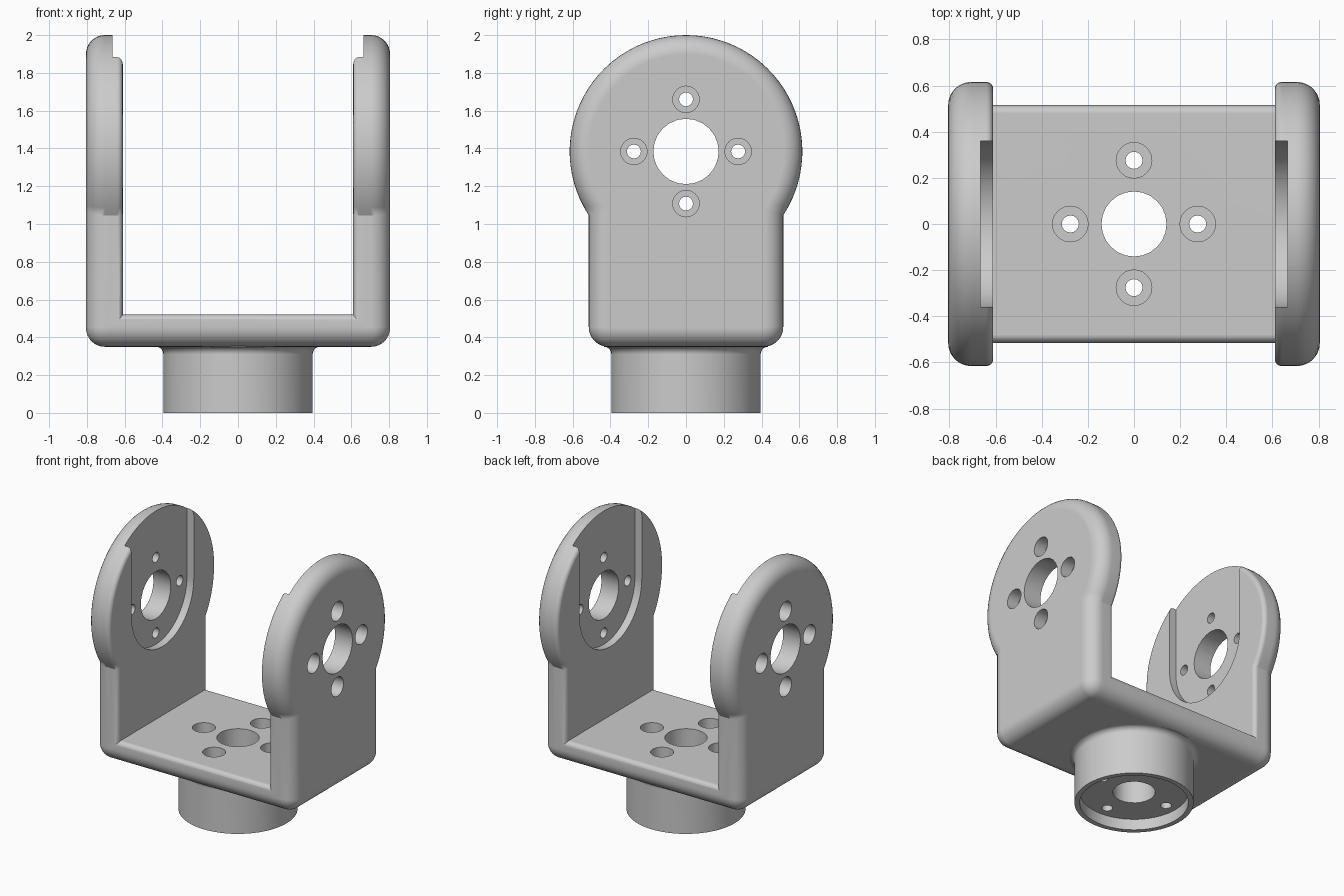
import bpy, bmesh, math
from mathutils import Matrix, Vector

if "Cube" in bpy.data.objects:
    bpy.data.objects.remove(bpy.data.objects["Cube"])

ZC, R = 1.384, 0.616          # centre and radius of the round arm heads
W, ZB, RC = 0.515, 0.35, 0.105  # half width, underside, lower corner radius
X_IN, X_OUT = 0.61, 0.805     # inner and outer arm faces
X_SLOT = 0.665                # floor of the slot in each arm

grey = bpy.data.materials.new("plain grey")
grey.diffuse_color = (0.6, 0.6, 0.6, 1)
grey.use_nodes = True
grey.node_tree.nodes["Principled BSDF"].inputs["Base Color"].default_value = grey.diffuse_color


def make(name, bm):
    bmesh.ops.recalc_face_normals(bm, faces=bm.faces)
    me = bpy.data.meshes.new(name)
    bm.to_mesh(me)
    bm.free()
    me.materials.append(grey)
    ob = bpy.data.objects.new(name, me)
    bpy.context.collection.objects.link(ob)
    return ob


def loft(name, rings):
    """Closed solid through matching rings of points."""
    bm = bmesh.new()
    vs = [[bm.verts.new(p) for p in ring] for ring in rings]
    n = len(vs[0])
    for a, b in zip(vs, vs[1:]):
        for i in range(n):
            j = (i + 1) % n
            bm.faces.new((a[i], a[j], b[j], b[i]))
    bm.faces.new(vs[0])
    bm.faces.new(vs[-1])
    return make(name, bm)


def arc(cy, cz, r, a0, a1, n):
    return [(cy + r * math.cos(math.radians(a0 + (a1 - a0) * i / n)),
             cz + r * math.sin(math.radians(a0 + (a1 - a0) * i / n))) for i in range(n + 1)]


def cylinder(name, r, axis, lo, hi, u=0.0, v=0.0, sides=24):
    """Cylinder along x (at y=u, z=v) or along z (at x=u, y=v)."""
    bm = bmesh.new()
    mid = (lo + hi) / 2
    if axis == 'x':
        m = Matrix.Translation((mid, u, v)) @ Matrix.Rotation(math.pi / 2, 4, 'Y')
    else:
        m = Matrix.Translation((u, v, mid))
    bmesh.ops.create_cone(bm, cap_ends=True, segments=sides, radius1=r, radius2=r,
                          depth=hi - lo, matrix=m)
    return make(name, bm)


def outline(d):
    """Arm outline in y,z, moved inward by d."""
    w, r = W - d, R - d
    a = math.degrees(math.acos(w / r))
    head = arc(0, ZC, r, -a, 180 + a, 56)
    left = arc(-W + RC, ZB + RC, RC - d, 180, 270, 8)
    right = arc(W - RC, ZB + RC, RC - d, 270, 360, 8)
    return head + left + right


# Arms: plates with a small inner and a large outer edge rounding
ri, ro = 0.03, 0.1
layers = []
for i in range(5):
    a = math.pi / 2 * i / 4
    layers.append((X_IN + ri * (1 - math.cos(a)), ri * (1 - math.sin(a))))
for i in range(9):
    a = math.pi / 2 * i / 8
    layers.append((X_OUT - ro + ro * math.sin(a), ro * (1 - math.cos(a))))
arms = [loft("arm", [[(s * x, y, z) for y, z in outline(d)] for x, d in layers])
        for s in (1, -1)]

# Base bar joining the arms
zt, rt = 0.52, 0.035
section = (arc(W - rt, zt - rt, rt, 0, 90, 4) + arc(-W + rt, zt - rt, rt, 90, 180, 4)
           + arc(-W + RC, ZB + RC, RC, 180, 270, 8) + arc(W - RC, ZB + RC, RC, 270, 360, 8))
body = loft("yoke_bracket", [[(x, y, z) for y, z in section] for x in (-0.68, 0.68)])

# Round foot with a fillet under the base
f = 0.04
profile = [(0.395, 0.0)] + arc(0.395 + f, ZB - f, f, 180, 90, 5) + [(0.395 + f, 0.42)]
foot = loft("foot", [[(r * math.cos(t * math.tau / 64), r * math.sin(t * math.tau / 64), z)
                      for t in range(64)] for r, z in profile])

# Cutters: U slot, centre holes, foot recess, screw holes with counterbores
slot = [(0.36, 2.2), (-0.36, 2.2)] + arc(0, ZC, 0.36, 180, 360, 32)
cutters = [
    loft("slot_cutter", [[(x, y, z) for y, z in slot] for x in (-X_SLOT, X_SLOT)]),
    cylinder("arm_hole_cutter", 0.173, 'x', -1, 1, 0, ZC),
    cylinder("foot_recess_cutter", 0.36, 'z', -0.1, 0.08, sides=64),
    cylinder("base_hole_cutter", 0.141, 'z', -0.2, 0.8),
]
for k in range(4):
    u = 0.276 * round(math.cos(k * math.pi / 2))
    v = 0.276 * round(math.sin(k * math.pi / 2))
    cutters += [
        cylinder("arm_screw_cutter", 0.037, 'x', -1, 1, u, ZC + v, 16),
        cylinder("arm_bore_cutter", 0.07, 'x', 0.715, 1, u, ZC + v),
        cylinder("arm_bore_cutter", 0.07, 'x', -1, -0.715, u, ZC + v),
        cylinder("base_screw_cutter", 0.037, 'z', -0.2, 0.8, u, v, 16),
        cylinder("base_bore_cutter", 0.077, 'z', 0.13, 0.8, u, v),
    ]

# Join the solids, then cut
bpy.context.view_layer.objects.active = body
for ops, kind in ((arms + [foot], 'UNION'), (cutters, 'DIFFERENCE')):
    for tool in ops:
        mod = body.modifiers.new("cut", 'BOOLEAN')
        mod.operation, mod.solver, mod.object = kind, 'EXACT', tool
        bpy.ops.object.modifier_apply(modifier=mod.name)
        bpy.data.objects.remove(tool, do_unlink=True)

# Smooth rounded surfaces, sharp rims
body.select_set(True)
bpy.ops.object.shade_smooth_by_angle(angle=math.radians(30))
wn = body.modifiers.new("flat_normals", 'WEIGHTED_NORMAL')
wn.keep_sharp = True
